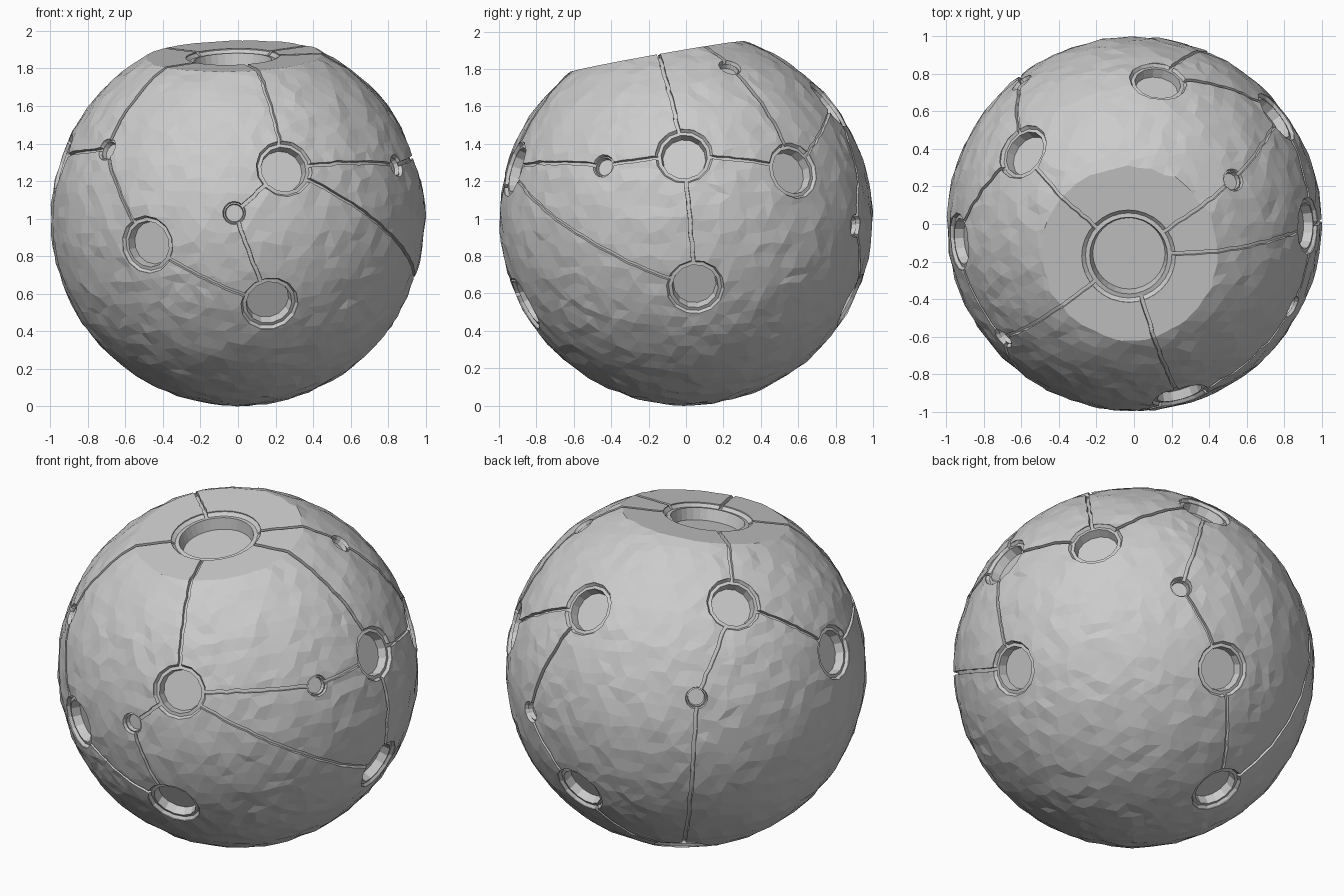
import bpy, bmesh, math, random
from mathutils import Vector

if "Cube" in bpy.data.objects:
    bpy.data.objects.remove(bpy.data.objects["Cube"])

random.seed(4)
FLAT_N = Vector((-0.025, -0.175, 0.984)).normalized()   # tilted flat on top
FLAT_D = 0.88

# Crater directions from the sphere centre, and rim radius
BIG, SMALL = 0.155, 0.062
CRATERS = {
    "T": ((-0.033, -0.195, 0.98), 0.25),
    "A": ((-0.49, -0.86, -0.14), BIG), "B": ((0.25, -0.93, 0.27), BIG),
    "C": ((0.17, -0.87, -0.46), BIG), "G": ((0.94, -0.01, 0.34), BIG),
    "H": ((0.77, 0.58, 0.26), BIG), "I": ((0.92, 0.05, -0.37), BIG),
    "L": ((0.10, 0.89, -0.44), BIG), "M": ((0.13, 0.77, 0.62), BIG),
    "N": ((-0.60, 0.39, 0.70), BIG), "O": ((-0.946, -0.095, 0.31), BIG),
    "Q": ((-0.26, 0.41, -0.874), BIG),
    "D": ((-0.02, -1.0, 0.03), SMALL), "E": ((-0.70, -0.61, 0.37), SMALL),
    "F": ((0.84, -0.44, 0.28), SMALL), "J": ((0.53, 0.235, 0.81), SMALL),
    "K": ((0.42, 0.91, -0.04), SMALL), "P": ((-0.60, 0.755, 0.26), SMALL),
}
CRATERS = {k: (Vector(d).normalized(), r) for k, (d, r) in CRATERS.items()}
LINKS = ("TE TB TG TJ TN JH HM MK KL LQ QP PN NO OE EA AC CD DB "
         "BF FG GH GI IB").split()


def surface(u):
    """Distance from centre to the surface along u."""
    c = u.dot(FLAT_N)
    return min(1.0, FLAT_D / c) if c > 0.1 else 1.0


def to_object(bm, name):
    bmesh.ops.recalc_face_normals(bm, faces=bm.faces)
    me = bpy.data.meshes.new(name)
    bm.to_mesh(me)
    bm.free()
    ob = bpy.data.objects.new(name, me)
    bpy.context.collection.objects.link(ob)
    return ob


def skin(bm, rings):
    """Closed solid through a list of matching vertex loops."""
    loops = [[bm.verts.new(p) for p in ring] for ring in rings]
    n = len(loops[0])
    for a, b in zip(loops, loops[1:]):
        for i in range(n):
            j = (i + 1) % n
            bm.faces.new((a[i], a[j], b[j], b[i]))
    bm.faces.new(loops[0][::-1])
    bm.faces.new(loops[-1])


def cut(target, cutter):
    cutter.hide_render = True
    mod = target.modifiers.new("cut", 'BOOLEAN')
    mod.operation = 'DIFFERENCE'
    mod.solver = 'EXACT'
    mod.object = cutter
    bpy.context.view_layer.objects.active = target
    bpy.ops.object.modifier_apply(modifier=mod.name)
    bpy.data.objects.remove(cutter)


# Rough faceted ball with the top sliced off
bm = bmesh.new()
bmesh.ops.create_icosphere(bm, subdivisions=5, radius=1.0)
for v in bm.verts:
    side = Vector([random.uniform(-0.017, 0.017) for _ in range(3)])
    v.co = (v.co + side).normalized() * (1.003 - random.random() * 0.011)
cutres = bmesh.ops.bisect_plane(bm, geom=bm.verts[:] + bm.edges[:] + bm.faces[:],
                                plane_co=FLAT_N * FLAT_D, plane_no=FLAT_N,
                                clear_outer=True)
bmesh.ops.holes_fill(bm, edges=[e for e in bm.edges if e.is_boundary], sides=0)
ball = to_object(bm, "rocky_ball")

# Grooves: square channels along great circles between craters
bm = bmesh.new()
for a, b in LINKS:
    (u, ra), (w, rb) = CRATERS[a], CRATERS[b]
    ang = u.angle(w)
    t0 = ra * 0.9 / surface(u) / ang
    t1 = 1 - rb * 0.9 / surface(w) / ang
    side = u.cross(w).normalized()
    steps = max(3, int(ang / 0.06))
    rings = []
    for i in range(steps + 1):
        t = t0 + (t1 - t0) * i / steps
        wob = random.uniform(-0.004, 0.004)
        p = (u.slerp(w, t) + side * wob).normalized()
        s = surface(p)
        lo, hi, k = p * (s - 0.024), p * (s + 0.06), side * 0.013
        rings.append([lo - k * 0.7, lo + k * 0.7, hi + k, hi - k])
    skin(bm, rings)
cut(ball, to_object(bm, "groove_cutter"))

# Craters: recessed outer ledge, then a tapered pit
bm = bmesh.new()
for key, (u, r) in CRATERS.items():
    axis = FLAT_N if key == "T" else u
    centre = u * surface(u)
    sides = 32 if key == "T" else 14
    sag = 0.0 if key == "T" else r * r / 2
    e1 = axis.orthogonal().normalized()
    e2 = axis.cross(e1)
    deep = {SMALL: 0.045, BIG: 0.08}.get(r, 0.085)
    inner = 0.83 if key == "T" else 0.8
    profile = [(1.0, 0.06), (1.0, -sag - 0.006), (0.92, -sag - 0.022),
               (inner, -sag - 0.018), (inner - 0.06, -deep)]
    skin(bm, [[centre + axis * h + (e1 * math.cos(q) + e2 * math.sin(q)) * r * f
               for q in (2 * math.pi * i / sides for i in range(sides))]
              for f, h in profile])
cut(ball, to_object(bm, "crater_cutter"))

# Stand the ball on the ground
for v in ball.data.vertices:
    v.co.z += 1.0
for p in ball.data.polygons:
    p.use_smooth = False
